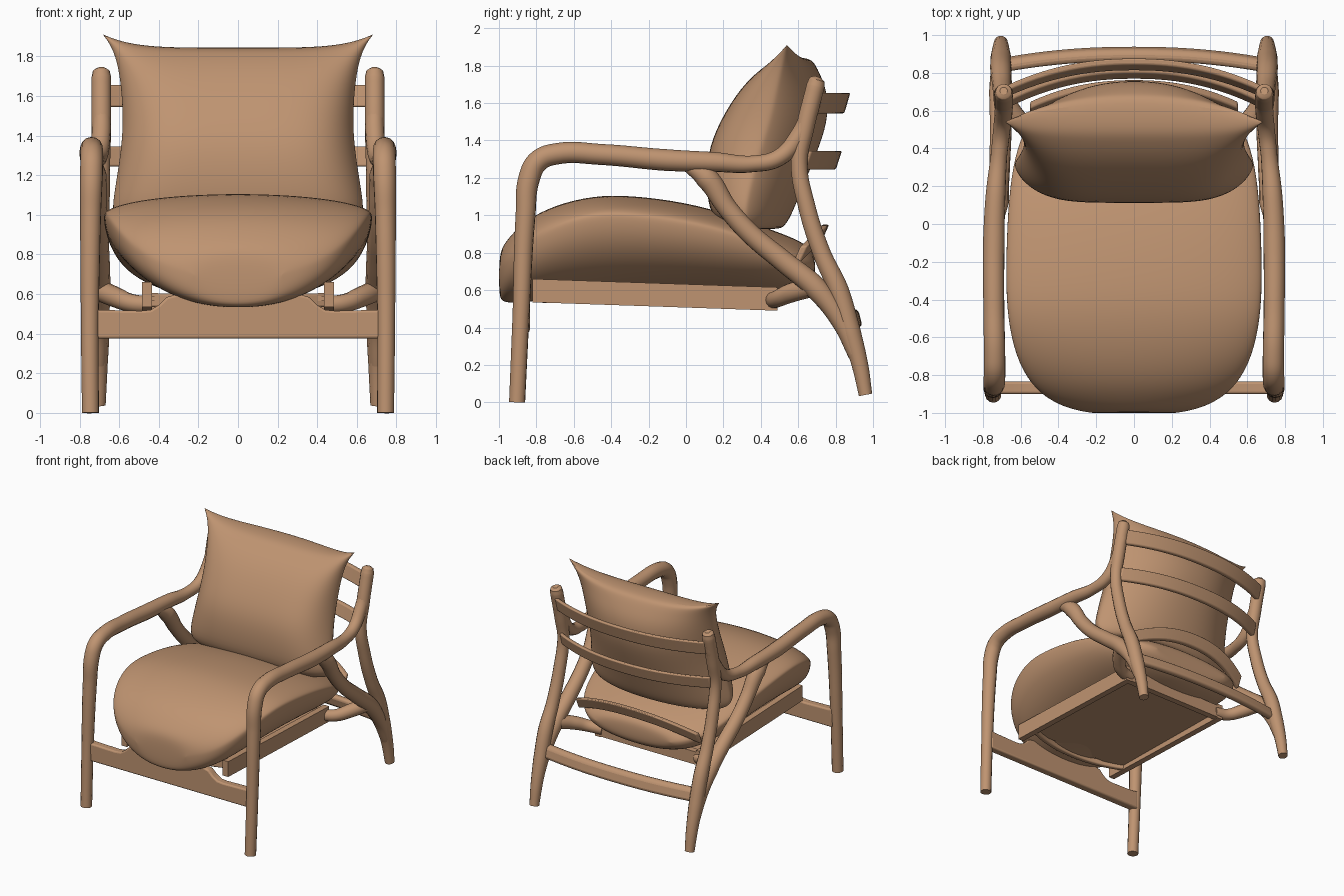
import bpy, bmesh, math

if "Cube" in bpy.data.objects:
    bpy.data.objects.remove(bpy.data.objects["Cube"], do_unlink=True)

TAN = (0.52, 0.295, 0.165, 1)
mat = bpy.data.materials.new("warm_tan")
mat.use_nodes = True
mat.diffuse_color = TAN
bsdf = next(n for n in mat.node_tree.nodes if n.type == "BSDF_PRINCIPLED")
bsdf.inputs["Base Color"].default_value = TAN
bsdf.inputs["Roughness"].default_value = 0.7


def finish(name, data, angle=40):
    ob = bpy.data.objects.new(name, data)
    bpy.context.collection.objects.link(ob)
    data.materials.append(mat)
    bpy.ops.object.select_all(action="DESELECT")
    ob.select_set(True)
    bpy.context.view_layer.objects.active = ob
    if ob.type == "CURVE":
        bpy.ops.object.convert(target="MESH")
        ob = bpy.context.object
    bpy.ops.object.shade_smooth_by_angle(angle=math.radians(angle))
    return ob


def tube(name, points):
    """Round bar through (x, y, z, radius) points."""
    cu = bpy.data.curves.new(name, "CURVE")
    cu.dimensions = "3D"
    cu.bevel_depth = 1
    cu.bevel_resolution = 5
    cu.resolution_u = 8
    cu.use_fill_caps = True
    sp = cu.splines.new("BEZIER")
    sp.bezier_points.add(len(points) - 1)
    for bp, (x, y, z, r) in zip(sp.bezier_points, points):
        bp.co = (x, y, z)
        bp.radius = r
        bp.handle_left_type = bp.handle_right_type = "AUTO"
    return finish(name, cu)


def loft(name, rings, angle=40, strip_caps=False):
    bm = bmesh.new()
    loops = [[bm.verts.new(p) for p in ring] for ring in rings]
    n = len(loops[0])
    for a, b in zip(loops, loops[1:]):
        for i in range(n):
            j = (i + 1) % n
            bm.faces.new((a[i], a[j], b[j], b[i]))
    for cap in (loops[0], loops[-1]):
        if strip_caps:
            for k in range(n // 2):
                corners = [cap[k], cap[k + 1], cap[n - k - 1], cap[-k]]
                bm.faces.new(list(dict.fromkeys(corners)))
        else:
            bm.faces.new(cap)
    bmesh.ops.recalc_face_normals(bm, faces=bm.faces)
    me = bpy.data.meshes.new(name)
    bm.to_mesh(me)
    bm.free()
    return finish(name, me, angle)


def soften(ob, width):
    bev = ob.modifiers.new("edge", "BEVEL")
    bev.width, bev.segments = width, 3


def cushion(name, sections, place, near, far, count=36):
    """Sections are (station, half width, near, edge, far)."""
    rings = []
    for s, w, a, e, b in sections:
        ring = []
        for k in range(count):
            t = 2 * math.pi * k / count
            u = math.cos(t)
            p, q = near if math.sin(t) >= 0 else far
            goal = a if math.sin(t) >= 0 else b
            ring.append(place(w * u, u, s, e + (goal - e) * max(0, 1 - abs(u) ** p) ** q))
        rings.append(ring)
    ob = loft(name, rings, 60, True)
    sub = ob.modifiers.new("soft", "SUBSURF")
    sub.levels = sub.render_levels = 2
    return ob


def board(name, half, y_end, y_mid, z_end, z_mid, h, t, lean, edge=.01):
    """Bowed slat running across the chair."""
    rings = []
    for i in range(25):
        u = i / 12 - 1
        bow = 1 - abs(u) ** 2.2
        y, z = y_end + (y_mid - y_end) * bow, z_end + (z_mid - z_end) * bow
        rings.append([(half * u, y + a * t / 2 + b * lean, z + b * h / 2)
                      for a, b in ((-1, -1), (1, -1), (1, 1), (-1, 1))])
    soften(loft(name, rings), edge)


def box(name, x, y0, y1, z0, z1, w, drop=0):
    rings = [[(x + a * w / 2, y, (z0, z1)[b] - d)
              for a, b in ((-1, 0), (1, 0), (1, 1), (-1, 1))]
             for y, d in ((y0, 0), (y1, drop))]
    return loft(name, rings)


# Side frames: front leg and armrest sweep, back post, diagonal brace
for s, side in ((1, "left"), (-1, "right")):
    tube(side + "_front_leg_and_arm", [(s * x, y, z, r) for x, y, z, r in (
        (.745, -.903, 0, .043), (.748, -.883, .45, .045), (.744, -.858, 1.0, .053),
        (.740, -.838, 1.2, .058), (.738, -.79, 1.29, .058), (.738, -.69, 1.329, .057),
        (.742, -.45, 1.325, .056), (.742, -.1, 1.295, .058), (.733, .15, 1.285, .053),
        (.715, .36, 1.275, .044), (.70, .5, 1.31, .046), (.69, .60, 1.42, .048),
        (.69, .66, 1.55, .046), (.69, .69, 1.66, .042))])
    tube(side + "_back_post", [(s * x, y, z, r) for x, y, z, r in (
        (.69, .705, 1.74, .02), (.69, .70, 1.725, .043), (.69, .692, 1.69, .05),
        (.69, .635, 1.46, .05), (.69, .605, 1.28, .045), (.695, .645, 1.05, .047),
        (.70, .725, .8, .049), (.705, .815, .6, .056), (.705, .88, .38, .055),
        (.705, .93, .2, .045), (.705, .96, .04, .037))])
    tube(side + "_brace", [(s * x, y, z, r) for x, y, z, r in (
        (.73, 0, 1.275, .035), (.725, .11, 1.2, .062), (.715, .22, 1.04, .054),
        (.71, .34, .905, .055), (.705, .52, .755, .058), (.705, .7, .605, .062),
        (.705, .83, .43, .052), (.705, .91, .25, .042))])
    # Seat frame side rail and its curved link to the rear leg
    box(side + "_seat_rail", s * .46, -.82, .49, .535, .66, .05, .045)
    tube(side + "_rear_link", [(s * x, y, z, r) for x, y, z, r in (
        (.43, .46, .545, .044), (.54, .49, .555, .046), (.62, .56, .585, .052),
        (.70, .68, .62, .055))])

# Seat frame base
box("rear_seat_rail", 0, .44, .49, .495, .60, .92)
box("seat_panel", 0, -.70, .46, .565, .59, .90, .02)
board("front_seat_rail", .45, -.66, -.75, .57, .565, .07, .04, 0)

# Front rail with raised centre
half = [(.74, .375), (.74, .53), (.70, .52), (.49, .515), (.44, .52),
        (.40, .545), (.36, .585), (.30, .60)]
outline = half + [(-x, z) for x, z in reversed(half)]
soften(loft("front_rail", [[(x, y, z) for x, z in outline] for y in (-.9, -.835)]), .012)

# Back slats and low rear rail
board("top_slat", .68, .70, .845, 1.6, 1.6, .11, .035, .016)
board("middle_slat", .68, .64, .80, 1.295, 1.295, .10, .035, .016)
board("lower_slat", .55, .61, .725, .79, .905, .09, .04, .02)
board("rear_rail", .70, .84, .90, .45, .45, .10, .065, -.012, .026)

# Seat cushion: sections from front to back
cushion("seat_cushion", (
    (-1.0, .22, .76, .70, .57), (-.985, .32, .83, .72, .54), (-.94, .44, .89, .77, .53),
    (-.85, .55, .98, .85, .535), (-.7, .63, 1.055, .94, .555), (-.5, .672, 1.105, 1.0, .57),
    (-.3, .682, 1.108, 1.0, .58), (0, .675, 1.07, .96, .58), (.25, .655, 1.0, .90, .57),
    (.45, .61, .925, .82, .57), (.6, .52, .87, .77, .59), (.67, .42, .82, .74, .63),
    (.69, .34, .78, .73, .67)),
    lambda x, u, y, z: (x, y, z), (2, .5), (2.2, .5))

# Back pillow: sections from bottom to top, corners pulled up
cushion("back_pillow", (
    (.925, .50, .30, .38, .50), (.94, .585, .22, .34, .525), (.99, .64, .14, .31, .56),
    (1.1, .63, .11, .32, .605), (1.33, .59, .11, .38, .70), (1.5, .582, .18, .44, .76),
    (1.65, .595, .27, .48, .76), (1.75, .62, .36, .51, .72), (1.81, .655, .44, .53, .69),
    (1.845, .69, .50, .54, .66)),
    lambda x, u, z, y: (x, y, z + .07 * abs(u) ** 5 * max(0, (z - 1.5) / .34)),
    (5, .65), (2.2, .75))
